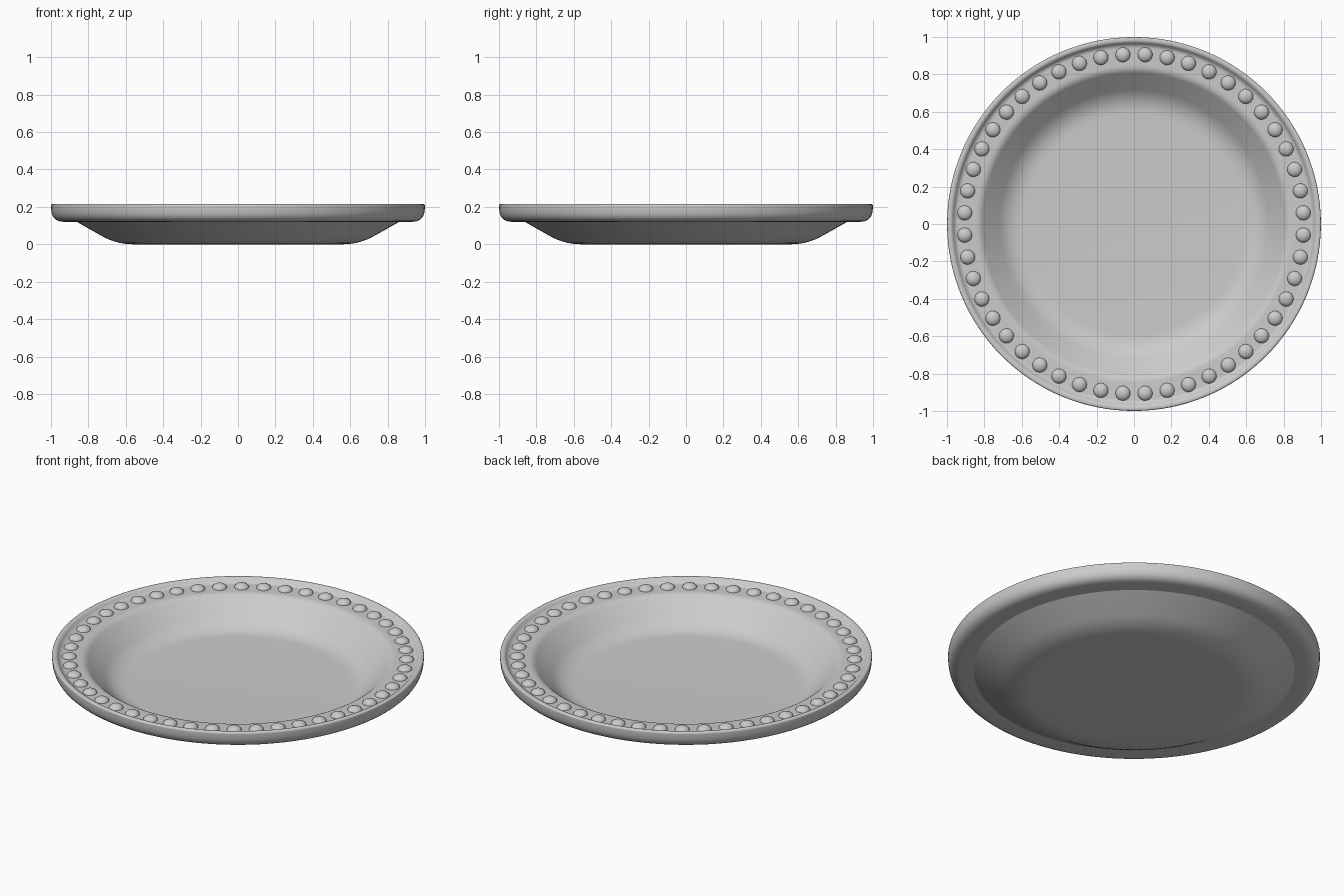
import bpy, bmesh, math
from mathutils import Vector, Matrix

if "Cube" in bpy.data.objects:
    bpy.data.objects.remove(bpy.data.objects["Cube"])

SEGMENTS = 128
BEADS = 48


def rounded(corners, steps=7):
    """Profile of (radius, z, rounding length) corners -> smooth point list."""
    pts = []
    for i, (r, z, d) in enumerate(corners):
        p = Vector((r, z))
        if d == 0:
            pts.append(p)
            continue
        a = Vector(corners[i - 1][:2])
        b = Vector(corners[i + 1][:2])
        a = p + (a - p).normalized() * d
        b = p + (b - p).normalized() * d
        for k in range(steps + 1):
            t = k / steps
            pts.append(a * (1 - t) ** 2 + p * 2 * t * (1 - t) + b * t * t)
    return pts


def finish(bm, name, angle):
    mesh = bpy.data.meshes.new(name)
    bm.to_mesh(mesh)
    bm.free()
    obj = bpy.data.objects.new(name, mesh)
    bpy.context.collection.objects.link(obj)
    bpy.ops.object.select_all(action='DESELECT')
    obj.select_set(True)
    bpy.context.view_layer.objects.active = obj
    bpy.ops.object.shade_smooth_by_angle(angle=math.radians(angle))
    return obj


# Plate body: underside, rolled rim, raised lip, then the inner dish
profile = rounded([
    (0.0, 0.0, 0),
    (0.65, 0.0, 0.09),
    (0.862, 0.12, 0),
    (0.995, 0.12, 0.065),
    (1.0, 0.215, 0.012),
    (0.975, 0.215, 0.010),
    (0.953, 0.19, 0.014),
    (0.825, 0.19, 0.025),
    (0.665, 0.042, 0.075),
    (0.0, 0.042, 0),
])
bm = bmesh.new()
verts = [bm.verts.new((p.x, 0, p.y)) for p in profile]
edges = [bm.edges.new(pair) for pair in zip(verts, verts[1:])]
bmesh.ops.spin(bm, geom=verts + edges, cent=(0, 0, 0), axis=(0, 0, 1),
               angle=2 * math.pi, steps=SEGMENTS)
bmesh.ops.remove_doubles(bm, verts=bm.verts, dist=1e-5)
bmesh.ops.recalc_face_normals(bm, faces=bm.faces)
finish(bm, "plate", 28)

# Ring of low domed beads on the rim
bm = bmesh.new()
for i in range(BEADS):
    turn = Matrix.Rotation((i + 0.5) * 2 * math.pi / BEADS, 4, 'Z')
    place = Matrix.Translation((0.907, 0, 0.187))
    squash = Matrix.Diagonal((0.040, 0.040, 0.026, 1))
    bmesh.ops.create_uvsphere(bm, u_segments=20, v_segments=12, radius=1,
                              matrix=turn @ place @ squash)
# Keep only the domes
bmesh.ops.delete(bm, geom=[v for v in bm.verts if v.co.z < 0.186], context='VERTS')
finish(bm, "rim_beads", 60)
